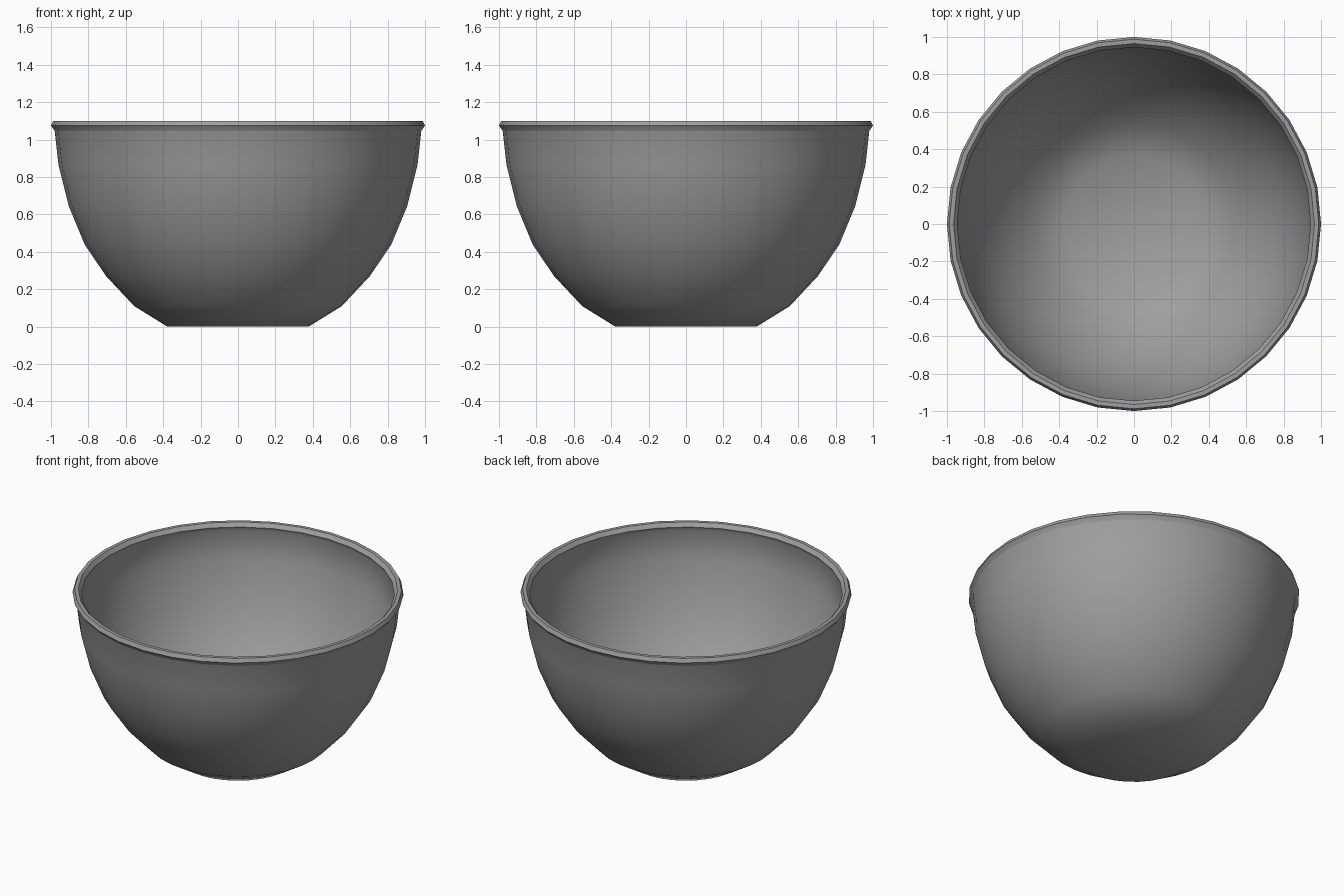
import bpy, bmesh, math

if "Cube" in bpy.data.objects:
    bpy.data.objects.remove(bpy.data.objects["Cube"])

SIDES = 32

# Cross-section from outer base, up the wall, over the rim, down inside
outer = [(0.377, 0), (0.555, 0.11), (0.705, 0.27), (0.82, 0.44),
         (0.905, 0.645), (0.96, 0.865), (0.98, 1.045)]
rim = [(0.982, 1.05), (1.0, 1.075), (0.988, 1.10), (0.965, 1.10), (0.945, 1.075)]
inner = [(0.957, 1.05), (0.937, 0.87), (0.883, 0.655), (0.80, 0.455),
         (0.687, 0.287), (0.54, 0.13), (0.369, 0.024)]
profile = outer + rim + inner

# Bowl: lathe the profile, then close both floors with fans
bm = bmesh.new()
rings = []
for r, z in profile:
    rings.append([bm.verts.new((r * math.cos(2 * math.pi * i / SIDES),
                                r * math.sin(2 * math.pi * i / SIDES), z))
                  for i in range(SIDES)])
for a, b in zip(rings, rings[1:]):
    for i in range(SIDES):
        j = (i + 1) % SIDES
        bm.faces.new((a[i], a[j], b[j], b[i]))
for ring, z in ((rings[0], 0), (rings[-1], 0.024)):
    centre = bm.verts.new((0, 0, z))
    for i in range(SIDES):
        bm.faces.new((centre, ring[i], ring[(i + 1) % SIDES]))
bmesh.ops.recalc_face_normals(bm, faces=bm.faces)

mesh = bpy.data.meshes.new("bowl")
bm.to_mesh(mesh)
bm.free()
bowl = bpy.data.objects.new("bowl", mesh)
bpy.context.collection.objects.link(bowl)

# Dark grey finish
mat = bpy.data.materials.new("dark_grey")
mat.diffuse_color = (0.345, 0.345, 0.345, 1)
mat.use_nodes = True
mat.node_tree.nodes["Principled BSDF"].inputs["Base Color"].default_value = mat.diffuse_color
mesh.materials.append(mat)

# Smooth wall with crisp rim edges
bpy.context.view_layer.objects.active = bowl
bowl.select_set(True)
bpy.ops.object.shade_smooth_by_angle(angle=math.radians(36))
